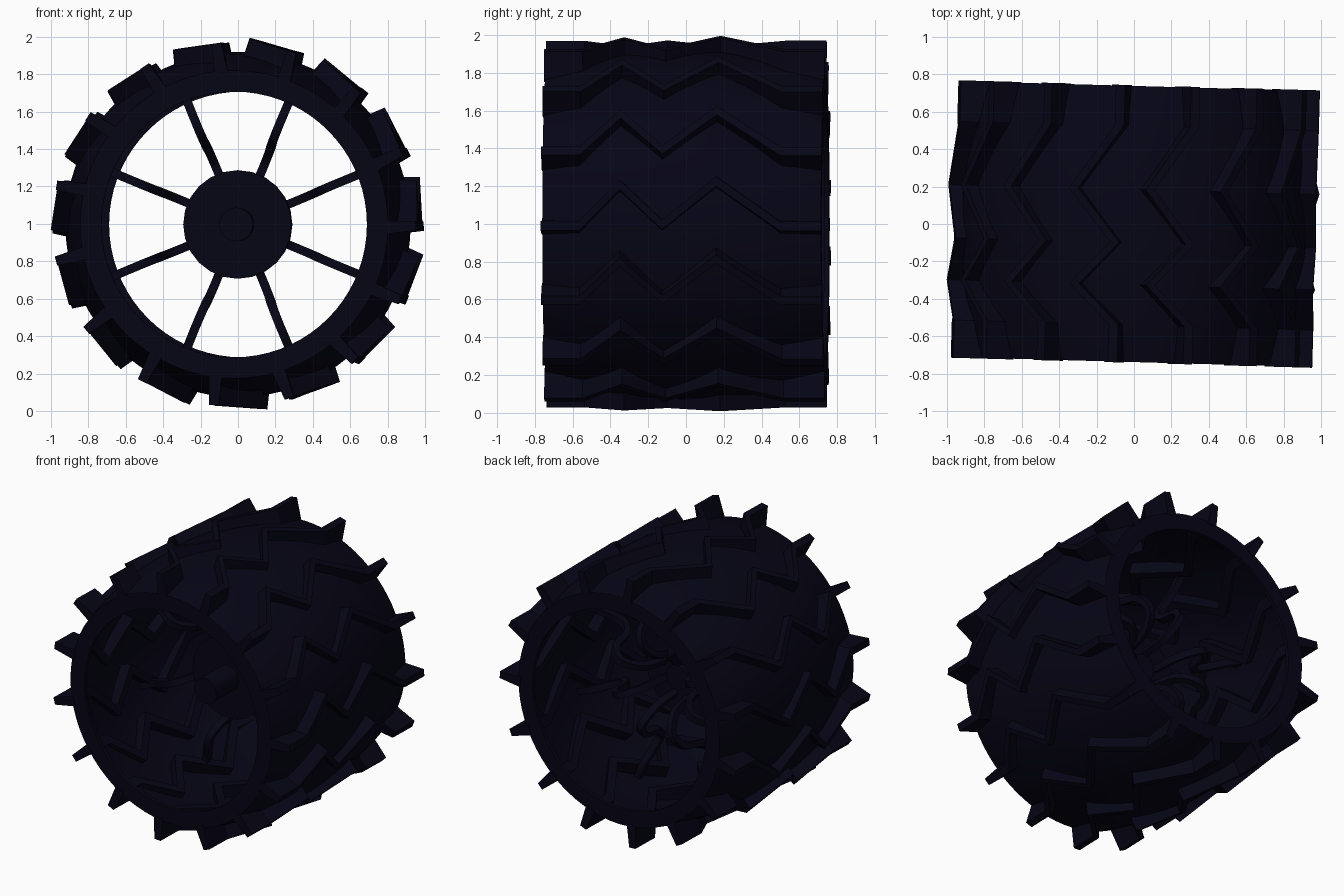
import bpy, bmesh
from math import sin, cos, tau, radians
from mathutils import Matrix, Vector

if "Cube" in bpy.data.objects:
    bpy.data.objects.remove(bpy.data.objects["Cube"])

mat = bpy.data.materials.new("dark_metal")
mat.diffuse_color = (0.0018, 0.0014, 0.0075, 1)
mat.use_nodes = True
mat.node_tree.nodes["Principled BSDF"].inputs["Base Color"].default_value = mat.diffuse_color
# whole wheel sits just under z = 1, turned slightly about z
PLACE = Matrix.Translation((0, 0, 0.997)) @ Matrix.Rotation(radians(-1.6), 4, 'Z')


def finish(name, bm, smooth=None):
    bmesh.ops.recalc_face_normals(bm, faces=bm.faces)
    me = bpy.data.meshes.new(name)
    bm.to_mesh(me)
    bm.free()
    ob = bpy.data.objects.new(name, me)
    bpy.context.collection.objects.link(ob)
    me.materials.append(mat)
    ob.matrix_world = PLACE
    if smooth:
        bpy.ops.object.select_all(action='DESELECT')
        ob.select_set(True)
        bpy.context.view_layer.objects.active = ob
        bpy.ops.object.shade_smooth_by_angle(angle=radians(smooth))
    return ob


def bridge(bm, rings, closed):
    n = len(rings[0])
    pairs = list(zip(rings, rings[1:] + rings[:1])) if closed else list(zip(rings, rings[1:]))
    for a, b in pairs:
        for i in range(n):
            bm.faces.new((a[i], a[(i + 1) % n], b[(i + 1) % n], b[i]))
    if not closed:
        bm.faces.new(rings[0])
        bm.faces.new(rings[-1])


def lathe(name, profile, sides, closed):
    # profile is (radius, y), turned around the y axis
    bm = bmesh.new()
    rings = [[bm.verts.new((r * sin(tau * i / sides), y, r * cos(tau * i / sides)))
              for i in range(sides)] for r, y in profile]
    bridge(bm, rings, closed)
    return finish(name, bm, 30)


# Bulged thin barrel with a flat lip at each end
W = 0.738
ys = [-W + 2 * W * i / 12 for i in range(13)]
bulge = lambda y: 0.923 - 0.10 * (abs(y) / W) ** 2
outer = [(bulge(y), y) for y in ys]
inner = [(bulge(y) - 0.025, y * 0.965) for y in reversed(ys)]
lathe("barrel", outer + [(0.71, W), (0.71, W * 0.965)] + inner
      + [(0.71, -W * 0.965), (0.71, -W)], 72, True)

# Zigzag treads: flat-topped bars poking through the barrel
ZIG = [(-0.742, 0.058, 0.971), (-0.54, 0.058, 0.971), (-0.325, -0.16, 0.976), (-0.1, 0.052, 0.974),
       (0.185, -0.178, 0.979), (0.525, 0.06, 0.971), (0.742, 0.06, 0.971)]
bm = bmesh.new()
for k in range(15):
    rot = Matrix.Rotation(radians(15 + 24 * k), 4, 'Y')
    rings = []
    for y, x, top in ZIG:
        section = [(x - 0.036, 0.805), (x + 0.036, 0.805), (x + 0.025, top), (x - 0.025, top)]
        rings.append([bm.verts.new(rot @ Vector((u, y, v))) for u, v in section])
    bridge(bm, rings, False)
finish("treads", bm)

# Hub disc and axle stub
lathe("hub", [(0.29, -0.11), (0.29, 0.04)], 24, False)
lathe("axle_stub", [(0.09, -0.36), (0.09, 0.1)], 24, False)

# Eight curved spring spokes, bent in the radius / y plane
CTRL = [(0.16, 0.02), (0.20, 0.22), (0.32, 0.32), (0.43, 0.24), (0.47, 0.08),
        (0.56, -0.01), (0.68, 0.02), (0.78, 0.06), (0.905, 0.06)]


def catmull(pts, steps):
    p = [Vector(q) for q in [pts[0]] + pts + [pts[-1]]]
    out = []
    for a, b, c, d in zip(p, p[1:], p[2:], p[3:]):
        for s in range(steps):
            t = s / steps
            out.append(0.5 * (2 * b + (c - a) * t + (2 * a - 5 * b + 4 * c - d) * t * t
                              + (3 * b - a - 3 * c + d) * t ** 3))
    return out + [p[-1]]


path = catmull(CTRL, 4)
bm = bmesh.new()
for k in range(8):
    rot = Matrix.Rotation(radians(22.5 + 45 * k), 4, 'Y')
    rings = []
    for i, p in enumerate(path):
        d = (path[min(i + 1, len(path) - 1)] - path[max(i - 1, 0)]).normalized()
        n = Vector((-d.y, d.x)) * 0.022
        rings.append([bm.verts.new(rot @ Vector((u, p.y + s * n.y, p.x + s * n.x)))
                      for u, s in ((-0.023, -1), (0.023, -1), (0.023, 1), (-0.023, 1))])
    bridge(bm, rings, False)
finish("spokes", bm, 40)
